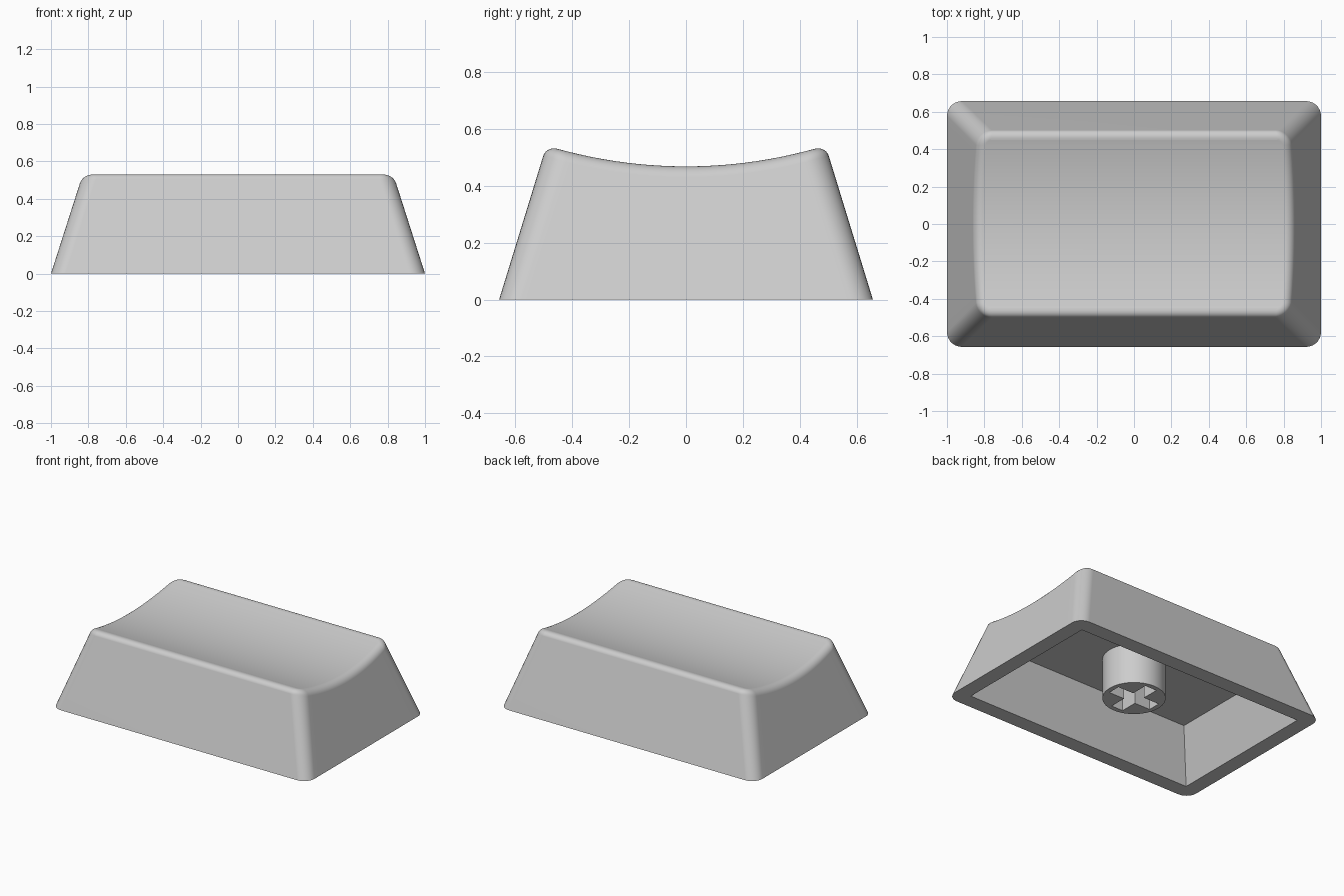
import bpy, bmesh
from math import sin, cos, sqrt, radians, pi

if "Cube" in bpy.data.objects:
    bpy.data.objects.remove(bpy.data.objects["Cube"])

grey = bpy.data.materials.new("light grey plastic")
grey.diffuse_color = (0.61, 0.61, 0.61, 1)
grey.use_nodes = True
grey.node_tree.nodes["Principled BSDF"].inputs["Base Color"].default_value = grey.diffuse_color


def add_object(name, bm):
    bmesh.ops.recalc_face_normals(bm, faces=bm.faces)
    mesh = bpy.data.meshes.new(name)
    bm.to_mesh(mesh)
    bm.free()
    mesh.materials.append(grey)
    obj = bpy.data.objects.new(name, mesh)
    bpy.context.collection.objects.link(obj)
    return obj


# Main dimensions
BASE_X, BASE_Y = 1.0, 0.657      # half sizes at the bottom
TAPER_X, TAPER_Y = 0.32, 0.31    # inward lean per unit of height
CORNER = 0.08                    # vertical corner radius
FILLET = 0.055                   # rounding of the top edge
T0 = radians(17.5)               # fillet starts tangent to the wall
ARC, SIDE, STEPS = 7, 20, 7      # segments
DISH_R, DISH_Z = 1.68, 0.468     # dished top
INNER_X, INNER_Y = 0.893, 0.549  # cavity opening
CEILING, INNER_TAPER = 0.355, 0.315


def dish(y):
    return DISH_Z + DISH_R - sqrt(DISH_R ** 2 - y ** 2)


def half_ring(t=None):
    """Right half of a rounded outline, front to back; t is the fillet angle."""
    base = t is None
    shrink = 0 if base else FILLET * (cos(t) - cos(T0))
    drop = 0 if base else FILLET * (1 - sin(t))
    start = FILLET * (1 - sin(T0))
    half_y = BASE_Y if base else BASE_Y - TAPER_Y * (0.54 - start) + shrink
    r = CORNER + shrink
    plan = []                                # (inset from the side, y)
    for i in range(ARC + 1):
        a = pi / 2 * (1 - i / ARC)
        plan.append((r - r * cos(a), -(half_y - r) - r * sin(a)))
    for i in range(1, SIDE):
        plan.append((0, (half_y - r) * (2 * i / SIDE - 1)))
    plan += [(inset, -y) for inset, y in reversed(plan[:ARC + 1])]
    points = []
    for inset, y in plan:
        if base:
            points.append((BASE_X - inset, y, 0))
        else:
            half_x = BASE_X - TAPER_X * (dish(y) - start) + shrink
            points.append((half_x - inset, y, dish(y) - drop))
    return points


# Cap shell: tapered walls, rounded edge, dished top, hollow underside
bm = bmesh.new()
angles = [None] + [T0 + (pi / 2 - T0) * i / STEPS for i in range(STEPS + 1)]
rings = []
for t in angles:
    pts = half_ring(t)
    right = [bm.verts.new(p) for p in pts]
    left = [bm.verts.new((-x, y, z)) for x, y, z in pts]
    rings.append((right, left))
for (r0, l0), (r1, l1) in zip(rings, rings[1:]):
    loop0, loop1 = r0 + l0[::-1], r1 + l1[::-1]
    for i in range(len(loop0)):
        j = (i + 1) % len(loop0)
        bm.faces.new((loop0[i], loop0[j], loop1[j], loop1[i]))
right, left = rings[-1]
for i in range(len(right) - 1):
    bm.faces.new((right[i], right[i + 1], left[i + 1], left[i]))


def rectangle(inset, z):
    x, y = INNER_X - inset, INNER_Y - inset
    return [bm.verts.new(p) for p in ((x, -y, z), (x, y, z), (-x, y, z), (-x, -y, z))]


# Bottom rim, cavity walls and ceiling
low = rectangle(0, 0)
high = rectangle(CEILING * INNER_TAPER, CEILING)
right, left = rings[0]
for edge, front, back in ((right, low[0], low[1]), (left, low[3], low[2])):
    bm.faces.new(edge[:ARC + 1] + [front])
    bm.faces.new(edge[ARC:ARC + SIDE + 1] + [back, front])
    bm.faces.new(edge[ARC + SIDE:] + [back])
bm.faces.new((left[0], right[0], low[0], low[3]))
bm.faces.new((left[-1], right[-1], low[1], low[2]))
for i in range(4):
    j = (i + 1) % 4
    bm.faces.new((low[i], low[j], high[j], high[i]))
bm.faces.new(high)
shell = add_object("cap_shell", bm)
bpy.context.view_layer.objects.active = shell
shell.select_set(True)
bpy.ops.object.shade_smooth_by_angle(angle=radians(30))
weighted = shell.modifiers.new("even shading", 'WEIGHTED_NORMAL')
weighted.keep_sharp = True


def prism(name, outline, z0, z1, smooth):
    bm = bmesh.new()
    lo = [bm.verts.new((x, y, z0)) for x, y in outline]
    hi = [bm.verts.new((x, y, z1)) for x, y in outline]
    bm.faces.new(lo)
    bm.faces.new(hi)
    for i in range(len(lo)):
        j = (i + 1) % len(lo)
        bm.faces.new((lo[i], lo[j], hi[j], hi[i])).smooth = smooth
    return add_object(name, bm)


# Round stem with a cross-shaped socket
circle = [(0.201 * cos(2 * pi * i / 48), 0.201 * sin(2 * pi * i / 48)) for i in range(48)]
stem = prism("stem", circle, 0.073, CEILING + 0.005, True)
L, W = 0.167, 0.045
cross = [(L, -W), (L, W), (W, W), (W, L), (-W, L), (-W, W),
         (-L, W), (-L, -W), (-W, -W), (-W, -L), (W, -L), (W, -W)]
cutter = prism("socket_cutter", cross, 0.0, CEILING, False)
cutter.hide_render = True
cutter.display_type = 'WIRE'
cut = stem.modifiers.new("socket", 'BOOLEAN')
cut.operation = 'DIFFERENCE'
cut.solver = 'EXACT'
cut.object = cutter
